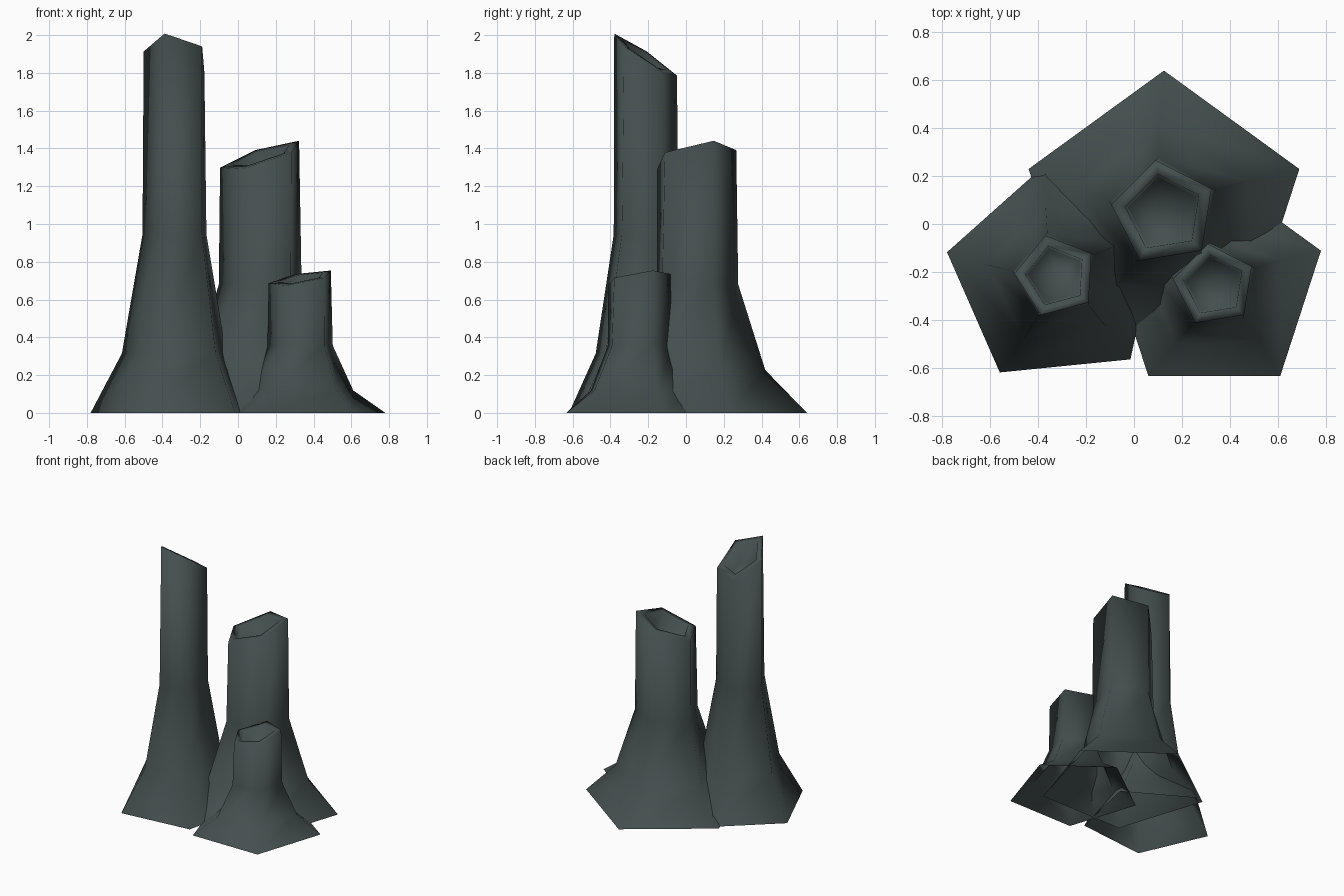
import bpy, bmesh, math

if "Cube" in bpy.data.objects:
    bpy.data.objects.remove(bpy.data.objects["Cube"])

rock = bpy.data.materials.new("dark_teal_rock")
rock.diffuse_color = (0.058, 0.078, 0.077, 1)
rock.use_nodes = True
rock.node_tree.nodes["Principled BSDF"].inputs["Base Color"].default_value = rock.diffuse_color


def chimney(name, cx, cy, radius, angle, height, slope, depth):
    """Flared five-sided chimney, open below, with a slanted rim and a cupped mouth."""
    bm = bmesh.new()

    def ring(r, z, twist, tilt):
        verts = []
        for i in range(5):
            a = math.radians(angle + twist + 72 * i)
            x, y = r * math.cos(a), r * math.sin(a)
            dz = (slope[0] * x + slope[1] * y) * tilt
            verts.append(bm.verts.new((cx + x, cy + y, z + dz)))
        return verts

    rings = [
        ring(radius, 0, 0, 0),                                # foot
        ring(radius * 0.63, height / 6, 3, 0),                # flare
        ring(radius * 0.39, height / 2, 6, 0),                # neck
        ring(radius * 0.375, height, 9, 1),                   # slanted rim
        ring(radius * 0.275, height, 9, 1),                   # mouth edge
        ring(radius * 0.25, height - depth, 9, 1),            # cup floor
    ]
    for lo, hi in zip(rings, rings[1:]):
        for i in range(5):
            j = (i + 1) % 5
            bm.faces.new((lo[i], lo[j], hi[j], hi[i]))
    centre = bm.verts.new((cx, cy, height - depth))
    for i in range(5):
        bm.faces.new((rings[-1][i], rings[-1][(i + 1) % 5], centre))

    for f in bm.faces:
        f.smooth = True
    mesh = bpy.data.meshes.new(name)
    bm.to_mesh(mesh)
    bm.free()
    mesh.materials.append(rock)
    bpy.context.collection.objects.link(bpy.data.objects.new(name, mesh))


# Three merged chimneys: middle height at the back, tallest left, shortest right
chimney("back_chimney", 0.125, 0.046, 0.594, 90, 1.36, (0.31, 0.19), 0.16)
chimney("tall_chimney", -0.325, -0.217, 0.466, 95.7, 1.89, (-0.17, -0.66), 0.14)
chimney("short_chimney", 0.335, -0.256, 0.468, 90, 0.713, (0.18, 0.157), 0.12)
